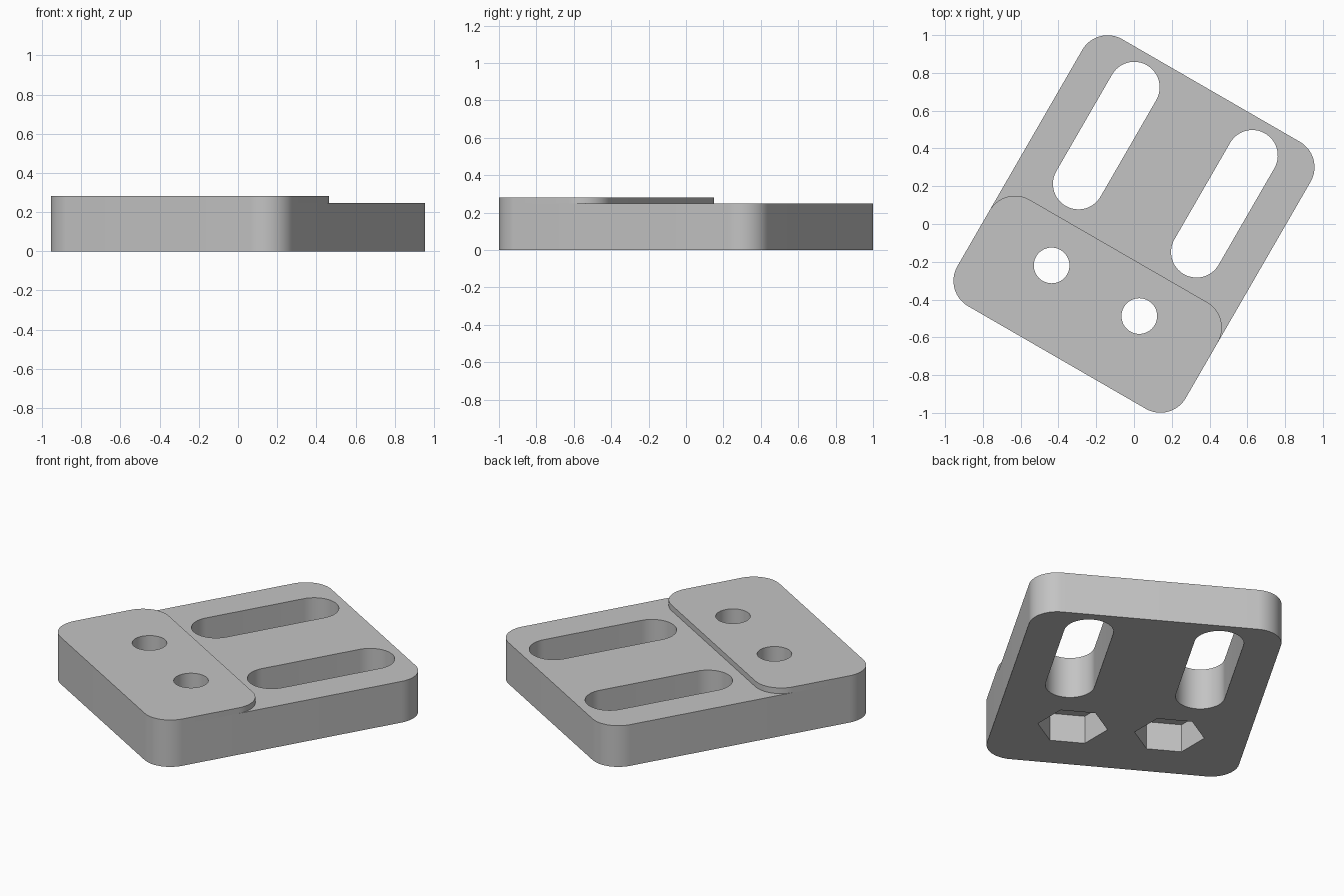
import bpy
import bmesh
from math import cos, sin, pi, radians

cube = bpy.data.objects.get("Cube")
if cube:
    bpy.data.objects.remove(cube)

TURN = radians(-30)
HALF_W, HALF_L, CORNER = 0.698, 0.816, 0.155
PLATE_TOP, PAD_TOP = 0.248, 0.282

grey = bpy.data.materials.new("plain grey")
grey.use_nodes = True
colour = (0.55, 0.55, 0.55, 1)
grey.diffuse_color = colour
grey.node_tree.nodes["Principled BSDF"].inputs["Base Color"].default_value = colour


def rounded(u, v, half_u, half_v, r, steps=16):
    """Outline of a rounded rectangle, turned into place."""
    points = []
    for quarter, (su, sv) in enumerate([(1, 1), (-1, 1), (-1, -1), (1, -1)]):
        for i in range(steps + 1):
            a = (quarter + i / steps) * pi / 2
            points.append((u + su * (half_u - r) + r * cos(a),
                           v + sv * (half_v - r) + r * sin(a)))
    return points


def polygon(u, v, r, sides):
    return [(u + r * cos(2 * pi * i / sides), v + r * sin(2 * pi * i / sides))
            for i in range(sides)]


def prism(name, outline, z0, z1):
    """Extrude an outline between two heights."""
    bm = bmesh.new()
    c, s = cos(TURN), sin(TURN)
    verts = [bm.verts.new((u * c - v * s, u * s + v * c, z0)) for u, v in outline]
    bmesh.ops.remove_doubles(bm, verts=verts, dist=1e-5)
    bottom = bm.faces.new(list(bm.verts))
    top = bmesh.ops.extrude_face_region(bm, geom=[bottom], use_keep_orig=True)["geom"]
    for vert in top:
        if isinstance(vert, bmesh.types.BMVert):
            vert.co.z = z1
    bmesh.ops.recalc_face_normals(bm, faces=bm.faces)
    mesh = bpy.data.meshes.new(name)
    bm.to_mesh(mesh)
    bm.free()
    mesh.materials.append(grey)
    obj = bpy.data.objects.new(name, mesh)
    bpy.context.collection.objects.link(obj)
    return obj


def combine(target, tool, operation):
    """Apply a boolean and discard the tool."""
    bpy.context.view_layer.objects.active = target
    mod = target.modifiers.new(operation, "BOOLEAN")
    mod.operation, mod.solver, mod.object = operation, "EXACT", tool
    bpy.ops.object.modifier_apply(modifier=mod.name)
    bpy.data.objects.remove(tool)


# Base plate with the raised pad across its front end
plate = prism("mounting_plate", rounded(0, 0, HALF_W, HALF_L, CORNER), 0, PLATE_TOP)
pad_back = -0.165
pad_half = (HALF_L + pad_back) / 2
pad = prism("raised_pad", rounded(0, pad_back - pad_half, HALF_W, pad_half, CORNER),
            0.1, PAD_TOP)
combine(plate, pad, "UNION")

# Long slots, bolt holes and hexagonal nut pockets underneath
for side in (-1, 1):
    slot = rounded(side * 0.361, 0.332, 0.135, 0.43, 0.135)
    combine(plate, prism("slot_cutter", slot, -0.1, 0.5), "DIFFERENCE")
    hole = polygon(side * 0.268, -0.408, 0.0945, 48)
    combine(plate, prism("hole_cutter", hole, -0.1, 0.5), "DIFFERENCE")
    pocket = polygon(side * 0.268, -0.408, 0.193, 6)
    combine(plate, prism("pocket_cutter", pocket, -0.1, 0.17), "DIFFERENCE")

# Smooth rounded walls, sharp rims
bpy.ops.object.select_all(action="DESELECT")
plate.select_set(True)
bpy.context.view_layer.objects.active = plate
bpy.ops.object.shade_smooth_by_angle(angle=radians(30))
